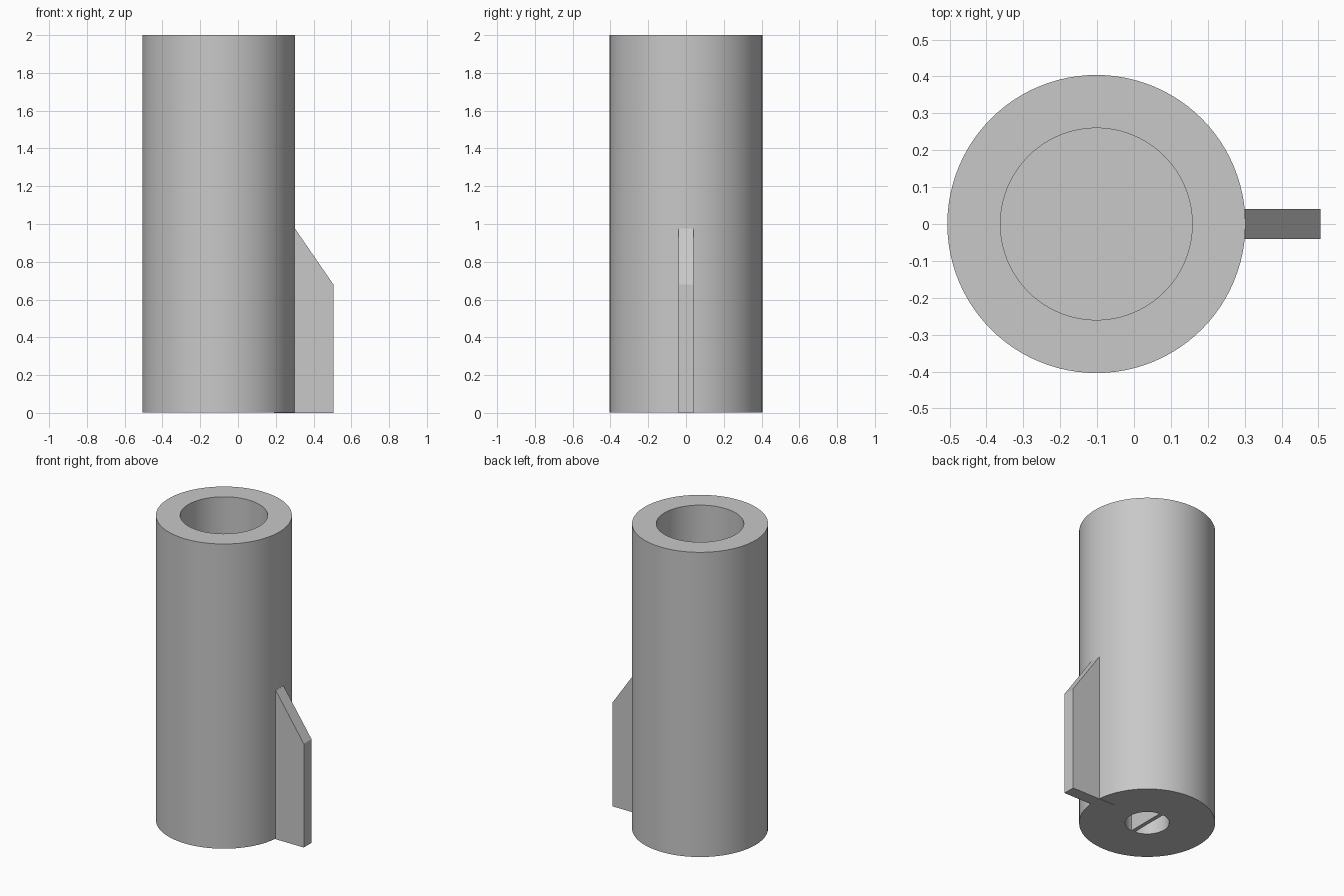
import bpy, bmesh, math

old = bpy.data.objects.get("Cube")
if old:
    bpy.data.objects.remove(old, do_unlink=True)

GREY = (0.58, 0.58, 0.58, 1)
AXIS_X = -0.102     # centre of the tube
OUTER, BORE, HOLE = 0.404, 0.26, 0.131
BASE, TOP = 0.003, 2.0
BORE_FLOOR, HOLE_ROOF = 0.3, 0.22

grey = bpy.data.materials.new("plain_grey")
grey.use_nodes = True
grey.diffuse_color = GREY
grey.node_tree.nodes["Principled BSDF"].inputs["Base Color"].default_value = GREY


def add_object(name, bm):
    bmesh.ops.recalc_face_normals(bm, faces=bm.faces)
    mesh = bpy.data.meshes.new(name)
    bm.to_mesh(mesh)
    bm.free()
    mesh.materials.append(grey)
    obj = bpy.data.objects.new(name, mesh)
    bpy.context.collection.objects.link(obj)
    return obj


def extruded_plate(name, outline, thickness, along):
    """Extrude a flat outline, centred, along the axis with index `along`."""
    bm = bmesh.new()
    points = []
    for u, z in outline:
        co = [u, u, z]
        co[along] = -thickness / 2
        points.append(bm.verts.new(co))
    face = bm.faces.new(points)
    grown = bmesh.ops.extrude_face_region(bm, geom=[face])["geom"]
    offset = [0, 0, 0]
    offset[along] = thickness
    bmesh.ops.translate(bm, vec=offset,
                        verts=[g for g in grown if isinstance(g, bmesh.types.BMVert)])
    return add_object(name, bm)


# Tube: turned profile with a deep blind bore above and a small recess below
profile = [(0, HOLE_ROOF), (HOLE, HOLE_ROOF), (HOLE, BASE), (OUTER, BASE),
           (OUTER, TOP), (BORE, TOP), (BORE, BORE_FLOOR), (0, BORE_FLOOR)]
bm = bmesh.new()
verts = [bm.verts.new((r, 0, z)) for r, z in profile]
edges = [bm.edges.new(pair) for pair in zip(verts, verts[1:])]
bmesh.ops.spin(bm, geom=verts + edges, cent=(0, 0, 0), axis=(0, 0, 1),
               angle=math.tau, steps=96, use_merge=True)
bmesh.ops.remove_doubles(bm, verts=bm.verts, dist=0.0005)
tube = add_object("tube_body", bm)
tube.location.x = AXIS_X
bpy.ops.object.select_all(action='DESELECT')
tube.select_set(True)
bpy.context.view_layer.objects.active = tube
bpy.ops.object.shade_smooth_by_angle(angle=math.radians(30))

# Side fin, rooted inside the tube wall
extruded_plate("side_fin", [(0.19, 0), (0.505, 0), (0.505, 0.68),
                            (0.302, 0.975), (0.19, 0.975)], 0.08, 1)

# Thin divider across the lower recess
divider = extruded_plate("recess_divider",
                         [(-HOLE, BASE), (HOLE, BASE),
                          (HOLE, HOLE_ROOF), (-HOLE, HOLE_ROOF)], 0.026, 0)
divider.location.x = AXIS_X
